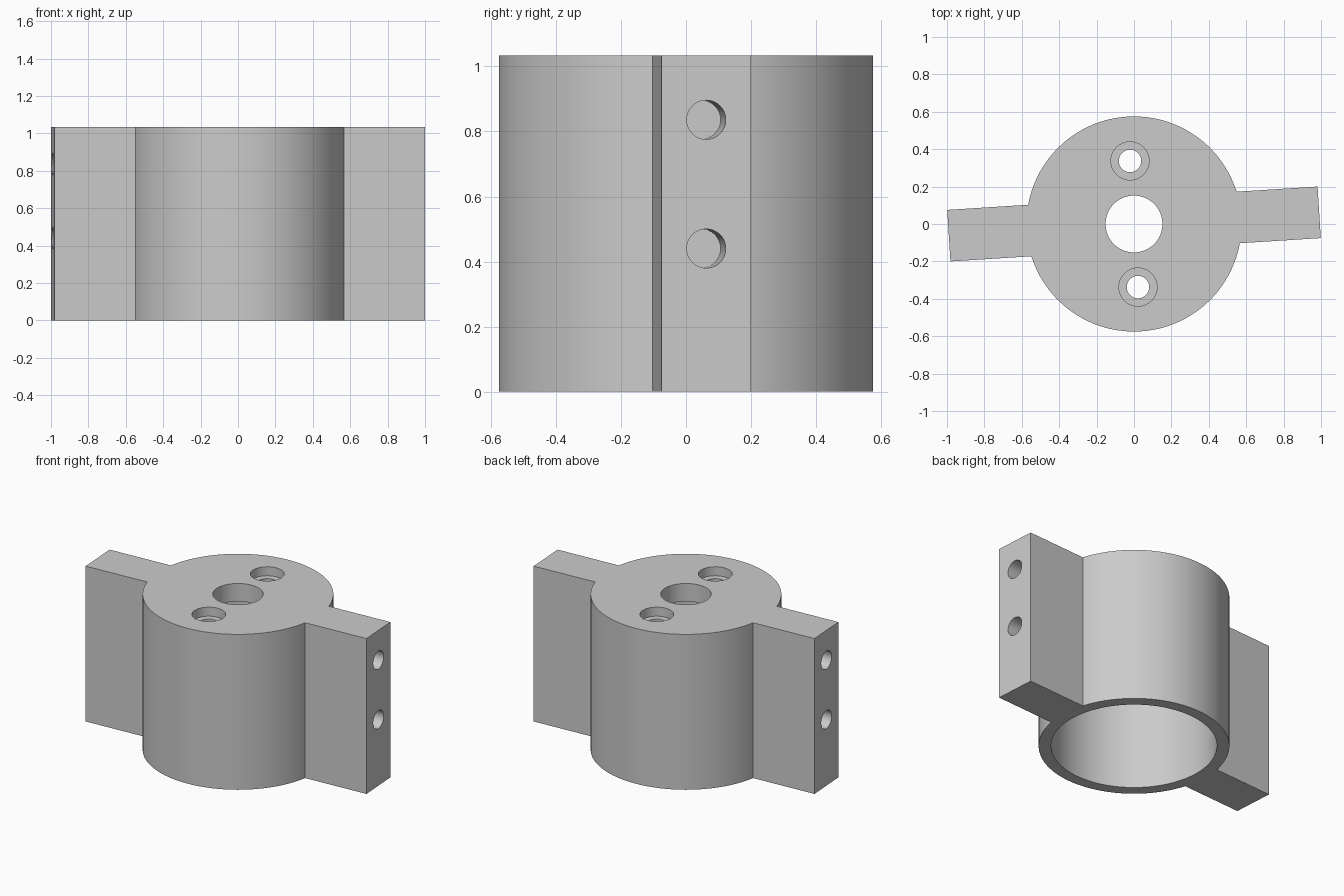
import bpy, bmesh, math
from mathutils import Matrix, Vector

if "Cube" in bpy.data.objects:
    bpy.data.objects.remove(bpy.data.objects["Cube"], do_unlink=True)

HEIGHT = 1.034        # overall height
RADIUS = 0.575        # housing outer radius
BORE = 0.5            # housing inner radius
PLATE = 0.12          # thickness of the top plate
ARM_X = 0.992         # arm tip distance
ARM_Y = 0.138         # half arm thickness
TURN = math.radians(3.6)

grey = bpy.data.materials.new("plain grey")
grey.use_nodes = True
colour = (0.6, 0.6, 0.6, 1)
grey.diffuse_color = colour
grey.node_tree.nodes["Principled BSDF"].inputs["Base Color"].default_value = colour


def add_object(name, bm):
    bmesh.ops.recalc_face_normals(bm, faces=bm.faces)
    mesh = bpy.data.meshes.new(name)
    bm.to_mesh(mesh)
    bm.free()
    mesh.materials.append(grey)
    obj = bpy.data.objects.new(name, mesh)
    bpy.context.collection.objects.link(obj)
    return obj


def cut(target, radius, start, end, segments=64):
    """Drill a round hole from start to end."""
    a, b = Vector(start), Vector(end)
    place = Matrix.Translation((a + b) / 2) @ (b - a).to_track_quat("Z", "Y").to_matrix().to_4x4()
    bm = bmesh.new()
    bmesh.ops.create_cone(bm, cap_ends=True, segments=segments, radius1=radius,
                          radius2=radius, depth=(b - a).length, matrix=place)
    cutter = add_object("hole_cutter", bm)
    cutter.hide_render = True
    mod = target.modifiers.new("hole", "BOOLEAN")
    mod.operation = "DIFFERENCE"
    mod.solver = "EXACT"
    mod.object = cutter
    bpy.context.view_layer.objects.active = target
    bpy.ops.object.modifier_apply(modifier=mod.name)
    bpy.data.objects.remove(cutter, do_unlink=True)


# Outline: round housing with two straight arms, extruded upward
meet = math.asin(ARM_Y / RADIUS)
steps = 64
outline = []
for side in (1, -1):
    outline += [(side * ARM_X, -side * ARM_Y), (side * ARM_X, side * ARM_Y)]
    for i in range(steps + 1):
        t = meet + (math.pi - 2 * meet) * i / steps
        outline.append((side * RADIUS * math.cos(t), side * RADIUS * math.sin(t)))

bm = bmesh.new()
base = bm.faces.new([bm.verts.new((x, y, 0)) for x, y in outline])
top = bmesh.ops.extrude_face_region(bm, geom=[base])["geom"]
bmesh.ops.translate(bm, vec=(0, 0, HEIGHT),
                    verts=[v for v in top if isinstance(v, bmesh.types.BMVert)])
housing = add_object("housing_with_arms", bm)

# Large bore open at the bottom, and the shaft hole in the top plate
cut(housing, BORE, (0, 0, -0.1), (0, 0, HEIGHT - PLATE), 128)
cut(housing, 0.152, (0, 0, 0.8), (0, 0, 1.2))

for side in (1, -1):
    # Counterbored screw holes in the top plate
    y = side * 0.338
    cut(housing, 0.06, (0, y, 0.8), (0, y, 1.2))
    cut(housing, 0.102, (0, y, HEIGHT - 0.06), (0, y, 1.2))
    # Blind holes in the arm ends
    for z in (0.44, 0.836):
        cut(housing, 0.06, (side * (ARM_X - 0.25), 0, z), (side * 1.1, 0, z), 48)

# Turn the whole part slightly and shade it
housing.data.transform(Matrix.Rotation(TURN, 4, "Z"))
bpy.ops.object.select_all(action="DESELECT")
housing.select_set(True)
bpy.context.view_layer.objects.active = housing
bpy.ops.object.shade_smooth_by_angle(angle=math.radians(30))
